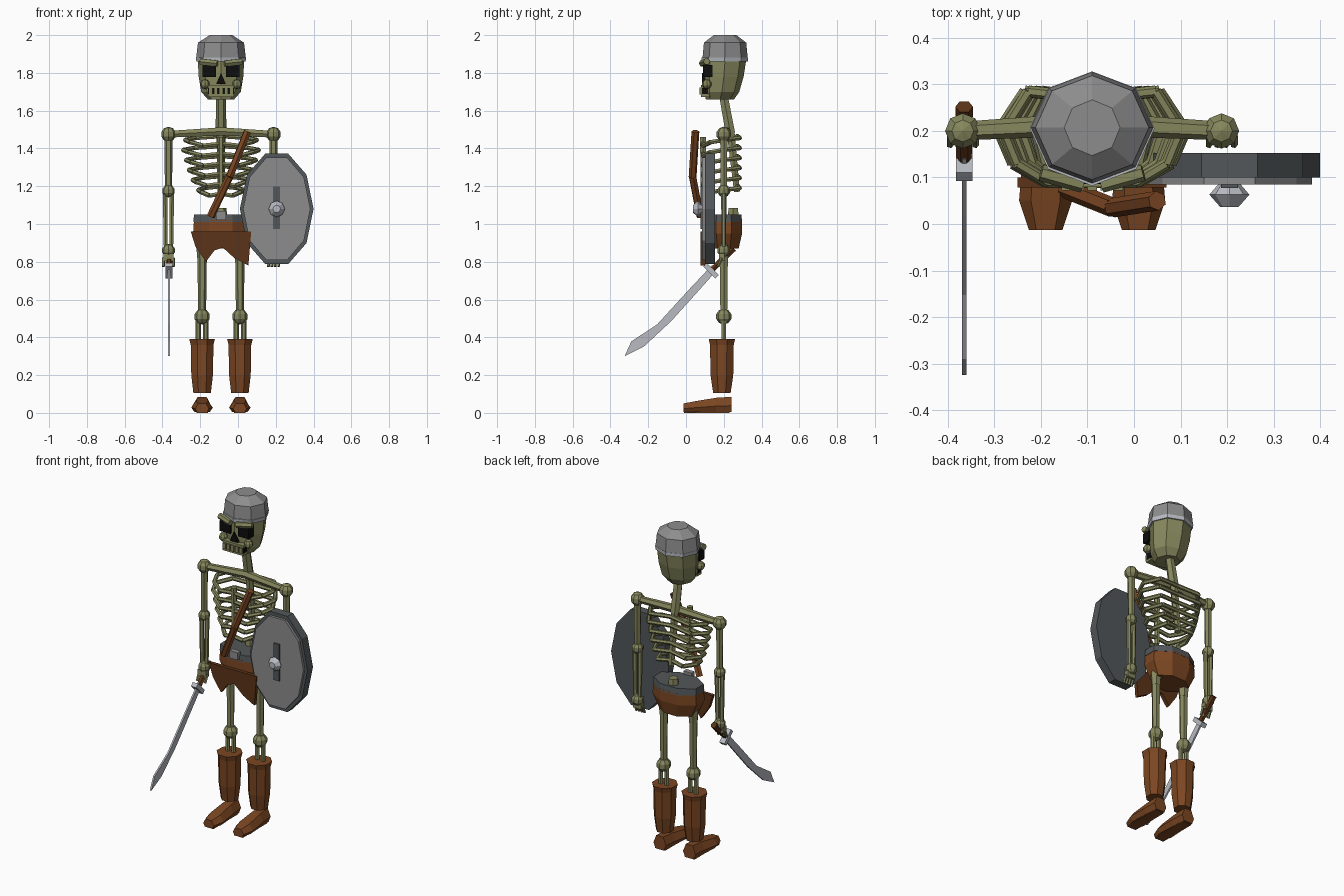
import bpy, bmesh, math
from mathutils import Vector, Matrix

if "Cube" in bpy.data.objects:
    bpy.data.objects.remove(bpy.data.objects["Cube"], do_unlink=True)

CX, CY = -0.09, 0.2   # body axis


def material(name, *rgb):
    m = bpy.data.materials.new(name)
    m.use_nodes = True
    m.diffuse_color = (*rgb, 1)
    m.node_tree.nodes["Principled BSDF"].inputs["Base Color"].default_value = (*rgb, 1)
    return m


BONE = material("bone", 0.24, 0.245, 0.11)
LEATHER = material("brown leather", 0.2, 0.062, 0.016)
CLOTH = material("dark brown", 0.105, 0.034, 0.009)
SILVER = material("light steel", 0.48, 0.5, 0.54)
STEEL = material("steel grey", 0.26, 0.265, 0.26)
IRON = material("dark iron", 0.085, 0.095, 0.1)
BLACK = material("black", 0.004, 0.004, 0.004)


def finish(bm, name, mat):
    bmesh.ops.recalc_face_normals(bm, faces=bm.faces)
    me = bpy.data.meshes.new(name)
    bm.to_mesh(me)
    bm.free()
    me.materials.append(mat)
    ob = bpy.data.objects.new(name, me)
    bpy.context.collection.objects.link(ob)
    return ob


def rings_to_mesh(bm, rings):
    rows = [[bm.verts.new(p) for p in ring] for ring in rings]
    n = len(rows[0])
    for a, b in zip(rows, rows[1:]):
        for i in range(n):
            j = (i + 1) % n
            bm.faces.new((a[i], a[j], b[j], b[i]))
    bm.faces.new(rows[0])
    bm.faces.new(rows[-1])


def loft(bm, x, rings, n=8, start=0.0):
    """Stack of elliptical rings: (y, z, radius x, radius y)."""
    turn = [start + math.tau * i / n for i in range(n)]
    rings_to_mesh(bm, [[(x + rx * math.cos(t), y + ry * math.sin(t), z) for t in turn]
                       for y, z, rx, ry in rings])


def tube(bm, a, b, r1, r2=None, n=6):
    a, b = Vector(a), Vector(b)
    q = (b - a).to_track_quat('Z', 'Y')
    turn = [math.tau * i / n for i in range(n)]
    rings_to_mesh(bm, [[p + q @ Vector((r * math.cos(t), r * math.sin(t), 0)) for t in turn]
                       for p, r in ((a, r1), (b, r2 or r1))])


def ball(bm, p, r):
    bmesh.ops.create_uvsphere(bm, u_segments=8, v_segments=5, radius=r,
                              matrix=Matrix.Translation(p))


def box(bm, p, size, tilt=0.0):
    m = Matrix.Translation(p) @ Matrix.Rotation(tilt, 4, 'X') @ Matrix.Diagonal((*size, 1))
    bmesh.ops.create_cube(bm, size=1, matrix=m)


def prism(bm, pts, push):
    rings_to_mesh(bm, [pts, [Vector(p) + Vector(push) for p in pts]])


# Skull with brows, cheekbones and teeth
bm = bmesh.new()
loft(bm, CX, [(.18, 1.66, .07, .075), (.19, 1.7, .105, .092),
              (.2, 1.78, .118, .105), (.207, 1.87, .123, .112)])
for s in (-1, 1):
    tube(bm, (CX + s * .02, .085, 1.85), (CX + s * .11, .11, 1.86), .018)
    ball(bm, (CX + s * .085, .11, 1.74), .026)
for z in (1.68, 1.728):
    box(bm, (CX, .102, z), (.14, .045, .014))
for i in range(5):
    box(bm, (CX + (i - 2) * .028, .082, 1.704), (.02, .02, .036))
finish(bm, "skull", BONE)

# Eye sockets, nose hole and mouth
bm = bmesh.new()
for s in (-1, 1):
    box(bm, (CX + s * .063, .115, 1.81), (.072, .05, .062))
box(bm, (CX, .1, 1.704), (.14, .03, .04))
prism(bm, [(CX - .026, .086, 1.74), (CX + .026, .086, 1.74), (CX, .086, 1.8)], (0, .04, 0))
finish(bm, "face_holes", BLACK)

# Helmet with bright rim
bm = bmesh.new()
loft(bm, CX, [(.207, 1.875, .132, .12), (.207, 1.96, .122, .112), (.207, 2, .06, .06)])
finish(bm, "helmet", STEEL)
bm = bmesh.new()
loft(bm, CX, [(.205, 1.86, .13, .122), (.205, 1.882, .134, .123)])
finish(bm, "helmet_rim", SILVER)

# Neck, spine and sternum
bm = bmesh.new()
tube(bm, (CX, .2, 1.67), (CX, .235, 1.48), .026, .029)
tube(bm, (CX, .235, 1.5), (CX, .27, 1.17), .024, .018)
tube(bm, (CX, .25, 1.03), (CX, .25, 1.085), .035, .028)
tube(bm, (CX, .09, 1.46), (CX, .09, 1.17), .018, .014)
finish(bm, "spine_and_sternum", BONE)

# Rib cage
bm = bmesh.new()
for i, w in enumerate((.19, .2, .185, .17, .15, .12)):
    z = 1.445 - i * .053
    for s in (-1, 1):
        path = [(0, .27, z + .02), (.72, .285, z + .01), (1, .2, z),
                (.85, .13, z - .012), (.5, .09, z - .03), (0, .09, z - .02)]
        path = [(CX + s * w * u, y, h) for u, y, h in path]
        for a, b in zip(path, path[1:]):
            tube(bm, a, b, .0125)
finish(bm, "ribs", BONE)

# Shoulders, arms and hands
for s, side in ((-1, "right"), (1, "left")):
    x = CX + s * .278
    bm = bmesh.new()
    tube(bm, (CX, .215, 1.49), (x, CY, 1.475), .025, .02)
    ball(bm, (x, CY, 1.475), .04)
    tube(bm, (x, CY, 1.46), (x, CY, 1.19), .022, .019)
    ball(bm, (x, CY, 1.175), .034)
    for o in (-.018, .018):
        tube(bm, (x + o, CY, 1.17), (x + o * .8, CY, .87), .014, .012)
    ball(bm, (x, CY, .86), .035)
    box(bm, (x, .19, .825), (.055, .03, .04))
    for i in range(4):
        xf = x + (i - 1.5) * .018
        tube(bm, (xf, .19, .82), (xf, .17, .775), .008, n=5)
    finish(bm, side + "_arm", BONE)

# Legs, boot shafts and shoes
for s, side in ((-1, "right"), (1, "left")):
    x = CX + s * .1
    bm = bmesh.new()
    tube(bm, (x, CY, .9), (x, CY, .82), .032, .026)
    tube(bm, (x, CY, .83), (x, CY, .53), .025, .021)
    ball(bm, (x, CY, .51), .042)
    for o in (-.02, .02):
        tube(bm, (x + o, CY, .5), (x + o, CY, .34), .014)
    finish(bm, side + "_leg", BONE)
    bm = bmesh.new()
    loft(bm, x, [(.19, .105, .05, .05), (.19, .2, .062, .065), (.19, .36, .065, .068),
                 (.19, .39, .073, .075)], start=math.pi / 8)
    finish(bm, side + "_boot_shaft", LEATHER)
    bm = bmesh.new()
    slices = ((.24, .042, .085), (.16, .048, .08), (.05, .057, .062), (-.013, .036, .05))
    rings_to_mesh(bm, [[(x - w * .7, y, .004), (x + w * .7, y, .004), (x + w, y, h * .45),
                        (x + w * .55, y, h), (x - w * .55, y, h), (x - w, y, h * .45)]
                       for y, w, h in slices])
    # sole reaches the ground
    box(bm, (x, .11, .005), (.06, .24, .01))
    finish(bm, side + "_shoe", LEATHER)

# Hips: leather wrap, metal belt, buckle and front flap
bm = bmesh.new()
loft(bm, CX, [(.2, .87, .12, .085), (.2, .95, .16, .105), (.2, 1.02, .155, .105)],
     start=math.pi / 8)
finish(bm, "hip_wrap", LEATHER)
bm = bmesh.new()
loft(bm, CX, [(.2, 1.01, .158, .106), (.2, 1.05, .155, .1)], start=math.pi / 8)
finish(bm, "belt", IRON)
bm = bmesh.new()
box(bm, (CX, .1, 1.045), (.055, .03, .045))
finish(bm, "buckle", STEEL)
bm = bmesh.new()
outline = [(-.25, .96), (-.225, .88), (-.17, .8), (-.125, .86), (-.08, .875),
           (-.02, .82), (.055, .78), (.07, .96)]
prism(bm, [(x, .078, z) for x, z in outline], (0, .022, 0))
finish(bm, "front_flap", CLOTH)

# Chest strap
bm = bmesh.new()
path = [(.05, .05, 1.49), (-.045, .035, 1.25), (-.145, .075, 1.04)]
for a, b in zip(path, path[1:]):
    tube(bm, a, b, .021)
finish(bm, "chest_strap", LEATHER)


# Shield: rim, face, bar and boss
def disc(name, mat, y, thick, rx, rz):
    b = bmesh.new()
    turn = [math.tau * i / 10 for i in range(10)]
    prism(b, [(.205 + rx * math.cos(t), y, 1.08 + rz * math.sin(t)) for t in turn],
          (0, thick, 0))
    finish(b, name, mat)


disc("shield_rim", IRON, .1, .053, .195, .308)
disc("shield_face", STEEL, .085, .02, .178, .285)
bm = bmesh.new()
box(bm, (.205, .082, 1.085), (.037, .009, .225))
finish(bm, "shield_bar", IRON)
bm = bmesh.new()
rings_to_mesh(bm, [[(.205 + r * math.cos(math.tau * i / 8), y, 1.08 + r * math.sin(math.tau * i / 8))
                    for i in range(8)] for y, r in ((.09, .02), (.063, .043), (.037, .02))])
finish(bm, "shield_boss", SILVER)

# Curved sword: blade, guard and grip
SX = -.365
bm = bmesh.new()
blade = [(.14, .785), (.016, .653), (-.153, .468), (-.29, .378), (-.325, .3),
         (-.222, .352), (-.08, .484), (.016, .59), (.153, .743)]
prism(bm, [(SX - .005, y, z) for y, z in blade], (.01, 0, 0))
finish(bm, "sword_blade", SILVER)
bm = bmesh.new()
box(bm, (SX, .133, .753), (.036, .09, .026), -math.pi / 4)
finish(bm, "sword_guard", SILVER)
bm = bmesh.new()
tube(bm, (SX, .14, .76), (SX, .252, .87), .016, .019)
finish(bm, "sword_grip", CLOTH)
